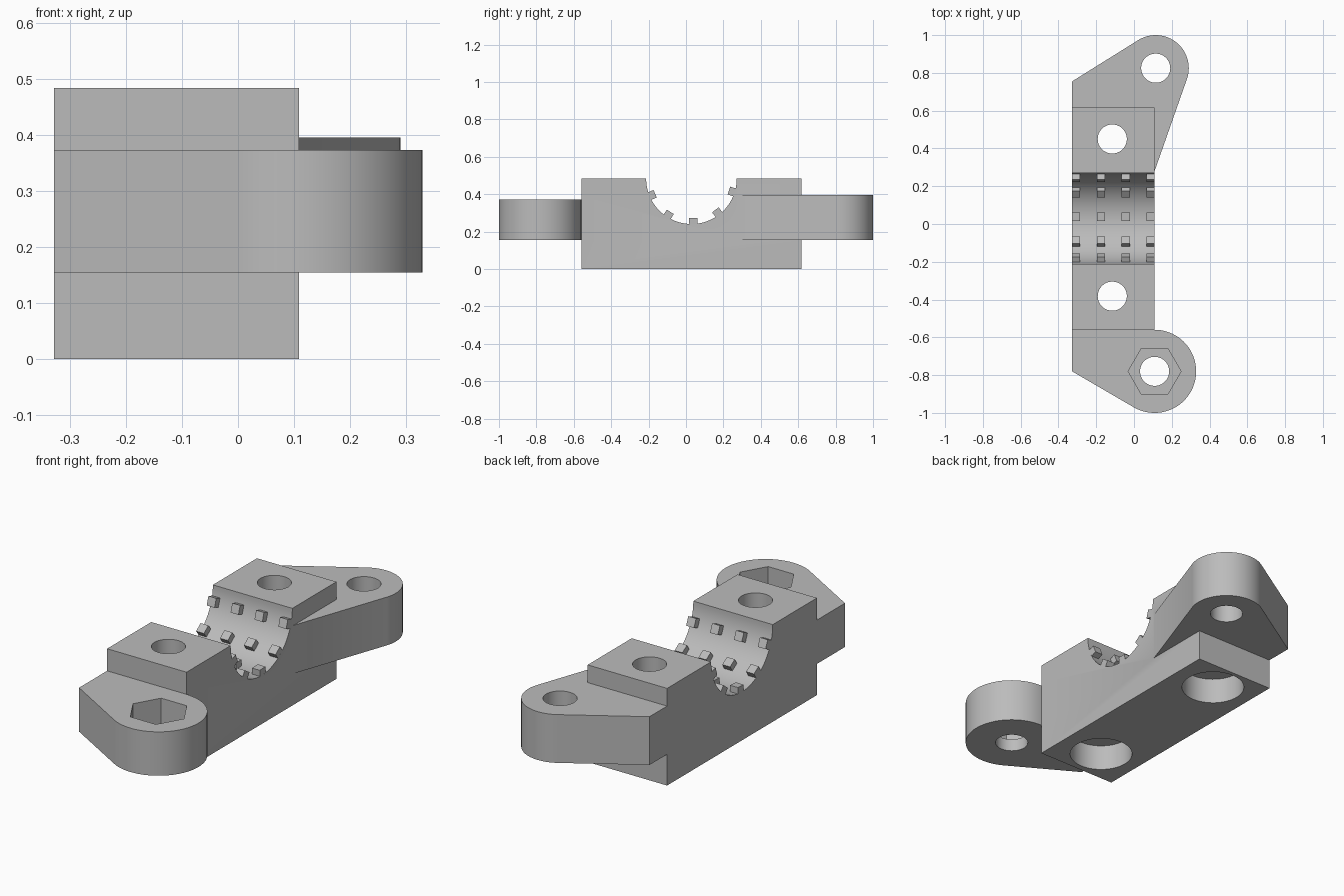
import bpy, bmesh, math
from mathutils import Matrix

cube = bpy.data.objects.get("Cube")
if cube:
    bpy.data.objects.remove(cube, do_unlink=True)

grey = bpy.data.materials.new("plain grey")
grey.use_nodes = True
grey.diffuse_color = (0.5, 0.5, 0.5, 1)
grey.node_tree.nodes["Principled BSDF"].inputs["Base Color"].default_value = (0.5, 0.5, 0.5, 1)


def arc(cx, cy, r, a0, a1, n):
    """Points on an arc, angles in degrees, both ends included."""
    angles = [math.radians(a0 + (a1 - a0) * i / n) for i in range(n + 1)]
    return [(cx + r * math.cos(a), cy + r * math.sin(a)) for a in angles]


def circle(cx, cy, r, n=64):
    return arc(cx, cy, r, 0, 360, n)[:-1]


def finish(name, bm):
    bmesh.ops.recalc_face_normals(bm, faces=bm.faces)
    mesh = bpy.data.meshes.new(name)
    bm.to_mesh(mesh)
    bm.free()
    mesh.materials.append(grey)
    obj = bpy.data.objects.new(name, mesh)
    bpy.context.collection.objects.link(obj)
    return obj


def prism(name, outline, z0, z1, along_x=False):
    """Extrude an outline along z, or along x when it is given as (y, z)."""
    bm = bmesh.new()
    place = (lambda p, h: (h, p[0], p[1])) if along_x else (lambda p, h: (p[0], p[1], h))
    low = [bm.verts.new(place(p, z0)) for p in outline]
    high = [bm.verts.new(place(p, z1)) for p in outline]
    bm.faces.new(low[::-1])
    bm.faces.new(high)
    n = len(outline)
    for i in range(n):
        j = (i + 1) % n
        bm.faces.new((low[i], low[j], high[j], high[i]))
    return finish(name, bm)


def combine(target, other, operation):
    """Apply a boolean and discard the tool object."""
    other.hide_render = True
    mod = target.modifiers.new("boolean", "BOOLEAN")
    mod.operation = operation
    mod.solver = "EXACT"
    mod.object = other
    select(target)
    bpy.ops.object.modifier_apply(modifier=mod.name)
    bpy.data.objects.remove(other, do_unlink=True)


def select(obj):
    bpy.ops.object.select_all(action="DESELECT")
    obj.select_set(True)
    bpy.context.view_layer.objects.active = obj


X0, X1, TOP = -0.328, 0.109, 0.483
GROOVE_Y, GROOVE_R = 0.029, 0.242
HOLE_R = 0.077
FRONT_LUG, BACK_LUG = (0.109, -0.78), (0.115, 0.825)

# Main block
body = prism("clamp_body", [(X0, -0.56), (X1, -0.56), (X1, 0.617), (X0, 0.617)], 0, TOP)

# Front lug: round end blended into the block by a slanted flank
outline = [(X0, -0.5), (X0, -0.78)] + arc(*FRONT_LUG, 0.22, 240, 450, 48) + [(X1, -0.5)]
combine(body, prism("front_lug", outline, 0.155, 0.373), "UNION")

# Back lug: smaller round end with two tangent flanks
outline = arc(*BACK_LUG, 0.175, -19.1, 121.8, 36) + [(X0, 0.755), (X0, 0.5), (0, 0.4), (X1, 0.28)]
combine(body, prism("back_lug", outline, 0.155, 0.395), "UNION")

# Half-round groove across the block
groove = prism("groove_cutter", circle(GROOVE_Y, TOP, GROOVE_R, 96), -0.6, 0.6, along_x=True)
combine(body, groove, "DIFFERENCE")

# Bolt holes, counterbored from below
for y in (0.45, -0.382):
    combine(body, prism("bolt_hole", circle(-0.115, y, HOLE_R), -0.1, 0.6), "DIFFERENCE")
    combine(body, prism("counterbore", circle(-0.115, y, 0.148), -0.1, 0.13), "DIFFERENCE")

# Lug holes and hexagonal nut pocket
for centre in (FRONT_LUG, BACK_LUG):
    combine(body, prism("lug_hole", circle(*centre, HOLE_R), 0.05, 0.6), "DIFFERENCE")
combine(body, prism("nut_pocket", circle(*FRONT_LUG, 0.14, 6), 0.218, 0.6), "DIFFERENCE")

# Grip teeth: rows of small blocks around the groove
bm = bmesh.new()
for row in range(5):
    turn = Matrix.Rotation(math.radians(180 + 22.5 + 35 * row), 4, "X")
    for col in range(4):
        x = X0 + 0.0215 + col * 0.1313
        matrix = (Matrix.Translation((x, GROOVE_Y, TOP)) @ turn
                  @ Matrix.Translation((0, 0.231, 0))
                  @ Matrix.Diagonal((0.043, 0.042, 0.044, 1)))
        bmesh.ops.create_cube(bm, size=1, matrix=matrix)
finish("grip_teeth", bm)

select(body)
bpy.ops.object.shade_smooth_by_angle(angle=math.radians(25))
